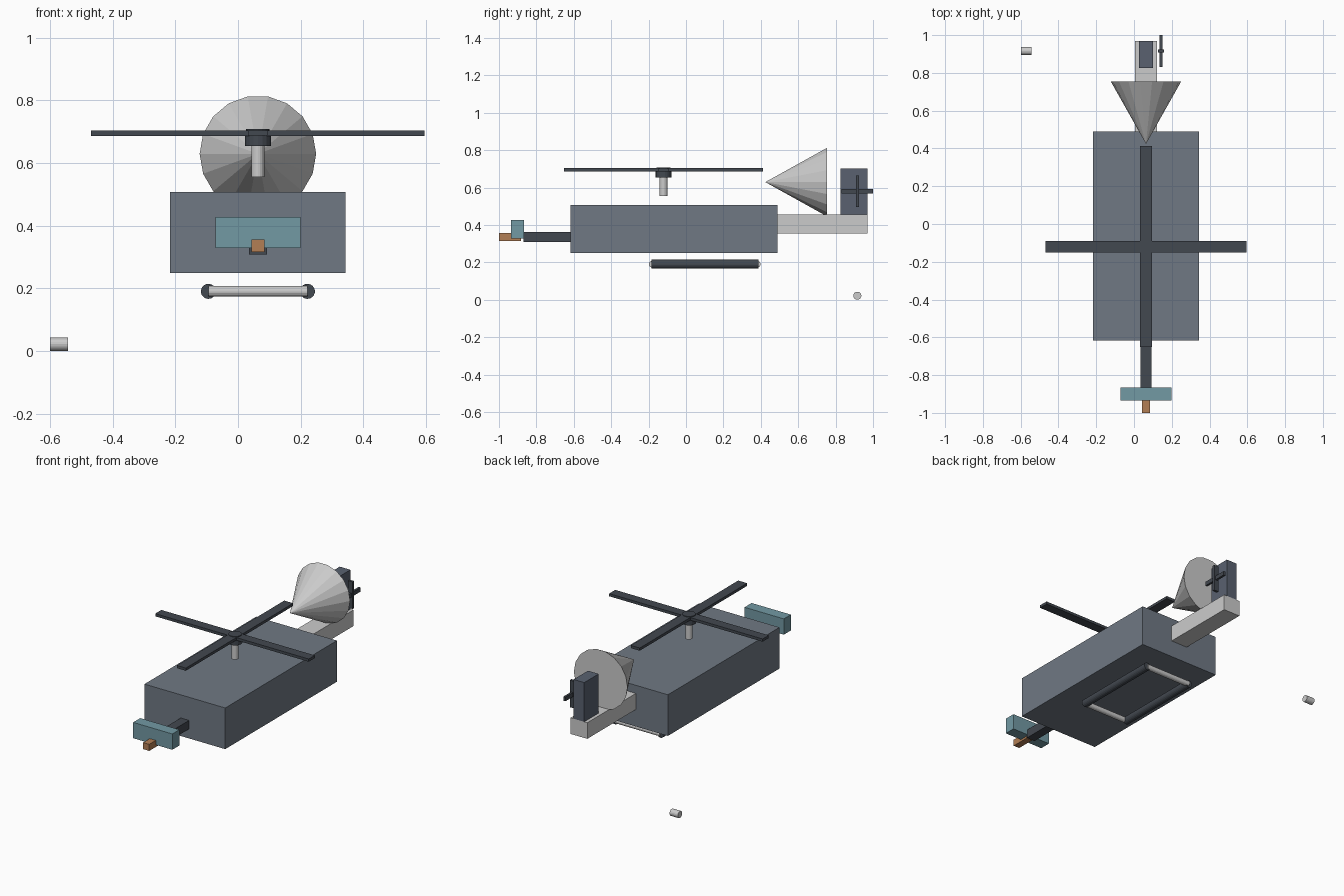
import bpy
from math import pi

if "Cube" in bpy.data.objects:
    bpy.data.objects.remove(bpy.data.objects["Cube"])

CX = 0.0635  # the aircraft's own centre line


def material(name, rgb):
    m = bpy.data.materials.new(name)
    m.diffuse_color = (*rgb, 1)
    m.use_nodes = True
    m.node_tree.nodes["Principled BSDF"].inputs["Base Color"].default_value = m.diffuse_color
    return m


slate = material("slate", (0.16, 0.19, 0.23))
dark = material("dark", (0.055, 0.065, 0.08))
fin_grey = material("fin_grey", (0.10, 0.12, 0.16))
teal = material("teal", (0.17, 0.32, 0.37))
copper = material("copper", (0.45, 0.21, 0.09))


def finish(ob, name, mat):
    ob.name = name
    if mat:
        ob.data.materials.append(mat)
    return ob


def box(name, x, y, z, mat=None):
    """Box from (min, max) ranges."""
    bpy.ops.mesh.primitive_cube_add(size=1, location=[(a + b) / 2 for a, b in (x, y, z)])
    ob = bpy.context.object
    ob.scale = [b - a for a, b in (x, y, z)]
    return finish(ob, name, mat)


def rod(name, centre, r, length, axis, mat=None, sides=18):
    rot = {"x": (0, pi / 2, 0), "y": (pi / 2, 0, 0), "z": (0, 0, 0)}[axis]
    bpy.ops.mesh.primitive_cylinder_add(vertices=sides, radius=r, depth=length,
                                        location=centre, rotation=rot)
    return finish(bpy.context.object, name, mat)


def mid(half, c=CX):
    return (c - half, c + half)


# Fuselage, tail boom and fin
box("fuselage", mid(0.28), (-0.617, 0.489), (0.249, 0.507), slate)
box("tail_boom", mid(0.058), (0.489, 0.97), (0.355, 0.456))
box("tail_fin", mid(0.037), (0.827, 0.97), (0.456, 0.702), fin_grey)

# Rear cone: 18 sides, vertex on +x, pointing back
bpy.ops.mesh.primitive_cone_add(vertices=18, radius1=0.186, radius2=0, depth=0.33,
                                location=(CX, 0.589, 0.629), rotation=(-pi / 2, 0, pi))
cone = finish(bpy.context.object, "rear_cone", None)
# Align a vertex with the x axis
for v in cone.data.vertices:
    v.co.x, v.co.y = -v.co.y, v.co.x

# Nose boom, sensor bar and probe
box("nose_boom", mid(0.029), (-0.87, -0.617), (0.308, 0.362), dark)
box("sensor_bar", mid(0.136), (-0.935, -0.865), (0.328, 0.427), teal)
box("nose_probe", mid(0.021), (-1.0, -0.882), (0.315, 0.356), copper)

# Main rotor
RY = -0.12
rod("rotor_shaft", (CX, RY, 0.605), 0.021, 0.1, "z")
rod("rotor_hub", (CX, RY, 0.670), 0.042, 0.033, "z", dark)
rod("rotor_cap", (CX, RY, 0.697), 0.038, 0.022, "z", dark)
box("rotor_blade_side", mid(0.532), mid(0.03, RY), (0.686, 0.703), dark)
box("rotor_blade_long", mid(0.031), mid(0.532, RY), (0.687, 0.704), dark)

# Tail rotor
TX, TY, TZ = 0.143, 0.916, 0.58
box("tail_blade_flat", mid(0.007, TX), mid(0.084, TY), mid(0.013, TZ), dark)
box("tail_blade_upright", mid(0.016, TX), mid(0.008, TY), mid(0.085, TZ), dark)

# Detached tail rotor hub
rod("loose_tail_hub", (-0.571, 0.916, 0.0215), 0.0215, 0.057, "x")

# Landing skids and cross tubes
for side, s in (("left", -1), ("right", 1)):
    rod("skid_" + side, (CX + s * 0.158, 0.102, 0.19), 0.024, 0.572, "y", dark)
for end, y in (("front", -0.182), ("back", 0.382)):
    rod("skid_cross_tube_" + end, (CX, y, 0.19), 0.017, 0.316, "x")
